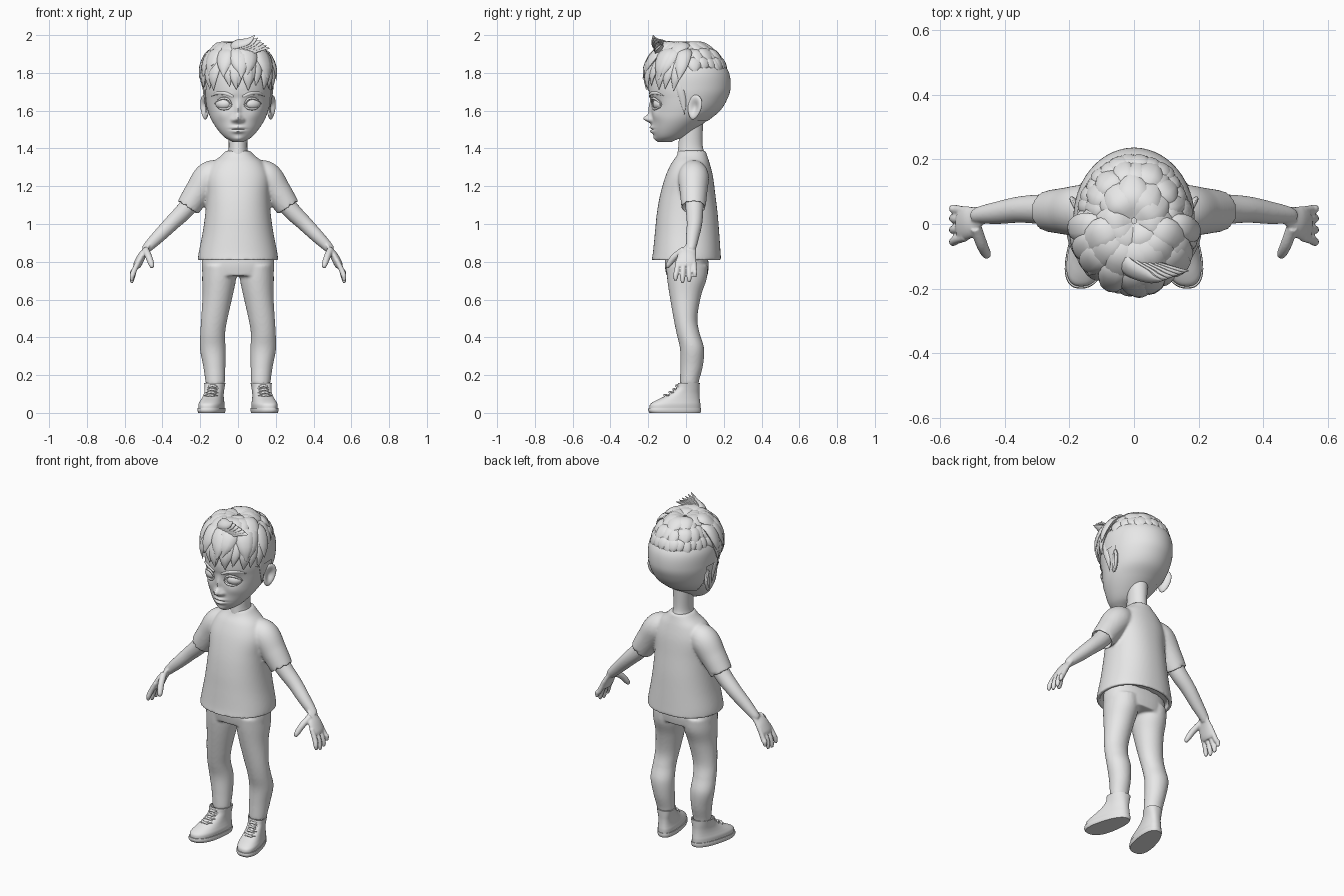
import bpy, bmesh, math, random
from mathutils import Vector, Matrix

random.seed(4)
cube = bpy.data.objects.get("Cube")
if cube:
    bpy.data.objects.remove(cube)

grey = bpy.data.materials.new("plain_grey")
grey.use_nodes = True
grey.diffuse_color = (.8, .8, .8, 1)
for node in grey.node_tree.nodes:
    if node.type == 'BSDF_PRINCIPLED':
        node.inputs["Base Color"].default_value = (.8, .8, .8, 1)


def finish(name, bm, mirror=False, voxel=0, relax=5):
    """Turn a bmesh into a smooth object, optionally mirrored or fused."""
    bmesh.ops.recalc_face_normals(bm, faces=bm.faces)
    mesh = bpy.data.meshes.new(name)
    bm.to_mesh(mesh)
    bm.free()
    mesh.materials.append(grey)
    for poly in mesh.polygons:
        poly.use_smooth = True
    mesh.set_sharp_from_angle(angle=math.radians(50))
    ob = bpy.data.objects.new(name, mesh)
    bpy.context.scene.collection.objects.link(ob)
    if mirror:
        ob.modifiers.new("mirror", 'MIRROR').use_mirror_merge = False
    if voxel:
        fuse = ob.modifiers.new("fuse", 'REMESH')
        fuse.mode = 'VOXEL'
        fuse.voxel_size = voxel
        fuse.use_smooth_shade = True
        smooth = ob.modifiers.new("relax", 'SMOOTH')
        smooth.iterations = relax
    return ob


def spline(ctrl, n):
    """Catmull-Rom samples through control tuples of any size."""
    p = [Vector(c) for c in ctrl]
    p = [p[0] * 2 - p[1]] + p + [p[-1] * 2 - p[-2]]
    out = []
    for k in range(n):
        u = k / (n - 1) * (len(p) - 3)
        i = min(int(u), len(p) - 4)
        t = u - i
        a, b, c, d = p[i:i + 4]
        out.append((b * 2 + (c - a) * t + (a * 2 - b * 5 + c * 4 - d) * t * t
                    + (b * 3 - a - c * 3 + d) * t ** 3) / 2)
    return out


def centre(row):
    return sum(row, Vector((0, 0, 0))) / len(row)


def skin(bm, rows, lips=()):
    """Bridge closed rows with quads; lips makes hollow hems at the ends."""
    rows = list(rows)
    for end in lips:
        row, c = rows[end], centre(rows[end])
        depth = (c - centre(rows[1 if end == 0 else -2])).normalized() * .03
        inner = [c + (q - c) * .9 for q in row]
        deep = [q - depth for q in inner]
        rows = [deep, inner] + rows if end == 0 else rows + [inner, deep]
    vs = [[bm.verts.new(q) for q in row] for row in rows]
    n = len(vs[0])
    for lo, hi in zip(vs, vs[1:]):
        for i in range(n):
            bm.faces.new((lo[i], lo[(i + 1) % n], hi[(i + 1) % n], hi[i]))
    bm.faces.new(vs[0][::-1])
    bm.faces.new(vs[-1])


def loft(ctrl, steps, sides=40, power=2, grow=0, side=1):
    """Horizontal rings from (z, centre x, half width, front y, back y)."""
    rows = []
    for z, cx, rx, front, back in spline(ctrl, steps):
        row = []
        for i in range(sides):
            a = math.tau * i / sides
            c, s = (math.copysign(abs(f) ** (2 / power), f) for f in (math.cos(a), math.sin(a)))
            row.append(Vector((side * cx + (rx + grow) * c,
                               (front + back) / 2 + ((back - front) / 2 + grow) * s, z)))
        rows.append(row)
    return rows


def sweep(ctrl, steps=12, sides=12, flat=1, hint=(0, 1, 0), shape=None):
    """Elliptical tube along (x, y, z, radius); hint is its thin direction."""
    pts = spline(ctrl, steps)
    rows = []
    for k, p in enumerate(pts):
        tangent = (pts[min(k + 1, steps - 1)] - pts[max(k - 1, 0)]).to_3d().normalized()
        thin = Vector(hint)
        thin = (thin - tangent * thin.dot(tangent)).normalized()
        wide = tangent.cross(thin)
        r = max(p[3], .001)
        row = []
        for i in range(sides):
            a = math.tau * i / sides
            row.append(p.to_3d() + wide * r * math.cos(a) + thin * r * flat * math.sin(a))
        rows.append([shape(q) for q in row] if shape else row)
    return rows


# Head, with features pushed out of the front of the skull
skull = [(1.435, 0, .03, -.145, -.07), (1.46, 0, .072, -.165, -.01), (1.5, 0, .108, -.175, .05),
         (1.55, 0, .14, -.18, .115), (1.6, 0, .16, -.184, .175), (1.66, 0, .174, -.188, .212),
         (1.72, 0, .181, -.198, .23), (1.8, 0, .178, -.188, .222), (1.86, 0, .148, -.155, .18),
         (1.91, 0, .09, -.09, .11), (1.93, 0, .02, -.01, .03)]
features = [  # x, z, spread x, spread z, push
    (0, 1.557, .019, .02, .042), (0, 1.605, .014, .04, .014), (.024, 1.55, .011, .012, .014),
    (0, 1.5, .05, .028, .008), (0, 1.512, .03, .007, .01), (0, 1.489, .026, .008, .012),
    (0, 1.501, .036, .003, -.007), (0, 1.448, .03, .016, .01), (.075, 1.635, .034, .022, -.016),
    (.085, 1.575, .035, .03, .006), (.07, 1.685, .05, .014, .004)]
bm = bmesh.new()
skin(bm, loft(skull, 110, 128))
for v in bm.verts:
    if v.co.y < -.03:
        x, z = v.co.x, v.co.z
        for fx, fz, sx, sz, push in features:
            v.co.y -= push * math.exp(-((abs(x) - fx) / sx) ** 2 - ((z - fz) / sz) ** 2)
finish("head", bm)

# Close-cropped layer around the back of the skull
bm = bmesh.new()
skin(bm, loft(skull, 90, 96, grow=.006))


def cropped(c):
    return c.z < 1.83 and ((c.y > .06 and c.z > 1.545) or (c.z > 1.71 and c.y > -.08))


bmesh.ops.delete(bm, geom=[f for f in bm.faces if not cropped(f.calc_center_median())], context='FACES')
finish("cropped_hair", bm)

# Eyes, lids, brows and ears
bm = bmesh.new()
turn = Matrix.Translation((.075, -.142, 1.635)) @ Matrix.Rotation(.32, 4, 'Z')
bmesh.ops.create_uvsphere(bm, u_segments=32, v_segments=20, radius=1,
                          matrix=turn @ Matrix.Diagonal((.045, .032, .031, 1)))
finish("eyes", bm, mirror=True)
bm = bmesh.new()
for mid, drop in ((1.662, .002), (1.611, -.004)):
    skin(bm, sweep([(.03, -.177, 1.628, .003), (.055, -.178 - drop, mid, .006),
                    (.092, -.161 - drop, mid, .006), (.122, -.131, 1.636, .003)], 16, 8))
finish("eyelids", bm, mirror=True)
bm = bmesh.new()
skin(bm, sweep([(.025, -.192, 1.674, .006), (.065, -.185, 1.691, .009),
                (.11, -.153, 1.692, .008), (.14, -.118, 1.678, .002)], 16, 10, .6))
finish("eyebrows", bm, mirror=True)
bm = bmesh.new()
bmesh.ops.create_uvsphere(bm, u_segments=32, v_segments=24, radius=1)
for v in bm.verts:
    if v.co.x > 0:
        v.co.x -= 1.5 * math.exp(-(v.co.y ** 2 + v.co.z ** 2) / .35)
    v.co.y *= 1 + .2 * v.co.z
place = (Matrix.Translation((.178, .045, 1.618)) @ Matrix.Rotation(-.45, 4, 'Z')
         @ Matrix.Rotation(-.2, 4, 'X') @ Matrix.Diagonal((.018, .04, .066, 1)))
bm.transform(place)
finish("ears", bm, mirror=True)

# Hair locks lying over a rounded scalp
scalp = Vector((0, .01, 1.74))


def on_scalp(a, p, r):
    return scalp + r * Vector((.181 * math.sin(p) * math.cos(a), .21 * math.sin(p) * math.sin(a), .2 * math.cos(p)))


def lock(bm, a, start, end, width, lift=.04, twist=.2, tip=.03):
    ctrl = []
    for t, rise, w in ((0, 0, .5), (.35, lift, 1), (.7, lift, .8), (1, tip, .03)):
        ctrl.append((*on_scalp(a + twist * t, start + (end - start) * t, 1 + rise), width * w))
    skin(bm, sweep(ctrl, 12, 10, .42, on_scalp(a, (start + end) / 2, 1) - scalp))


def fan(bm, first, last, count, start, end, width, **kw):
    for i in range(count):
        a = math.radians(first + (last - first) * i / (count - 1)) + random.uniform(-.06, .06)
        side = 1 if math.cos(a) < 0 else -1
        lock(bm, a, start, end + random.uniform(-.07, .07), width * random.uniform(.85, 1.15),
             twist=side * random.uniform(-.05, .25), **kw)


bm = bmesh.new()
fan(bm, -35, 215, 24, .75, 1.27, .034)
fan(bm, -40, 220, 17, .45, 1.02, .042, lift=.06, tip=.08)
fan(bm, -60, 240, 11, .05, .75, .048, lift=.07, tip=.11)
finish("top_hair", bm)
bm = bmesh.new()
fan(bm, -172, -8, 13, .6, 1.68, .034, lift=.09, tip=.06)
fan(bm, -175, -5, 10, .4, 1.42, .045, lift=.16, tip=.15)
fan(bm, -165, -15, 7, .15, 1.1, .05, lift=.16, tip=.22)
for s in (-1, 1):
    skin(bm, sweep([(s * .178, -.04, 1.76, .012), (s * .178, -.03, 1.71, .02), (s * .172, -.015, 1.65, .016),
                    (s * .166, -.008, 1.58, .001)], 12, 10, .4, (1, 0, 0)))
finish("fringe", bm)
bm = bmesh.new()
for i in range(6):
    t = i / 5
    skin(bm, sweep([(-.05 + .06 * t, -.07, 1.9, .02), (-.02 + .07 * t, -.13, 1.945 - .03 * t, .034),
                    (.05 + .06 * t, -.165 + .02 * t, 1.965 - .035 * t, .024),
                    (.09 + .08 * t, -.175 + .03 * t, 2 - .07 * t, .001)], 14, 10, .5, (0, -1, 1)))
finish("quiff", bm)

# Neck
bm = bmesh.new()
skin(bm, loft([(1.3, 0, .08, -.05, .11), (1.37, 0, .056, -.045, .1),
               (1.42, 0, .049, -.04, .088), (1.54, 0, .056, -.03, .09)], 20))
finish("neck", bm)

# Shirt: torso and sleeves fused together
bm = bmesh.new()
skin(bm, loft([(.808, 0, .213, -.182, .186), (.85, 0, .208, -.175, .183), (.95, 0, .188, -.165, .176),
               (1.05, 0, .174, -.155, .168), (1.15, 0, .167, -.138, .156), (1.25, 0, .168, -.11, .143),
               (1.32, 0, .137, -.078, .126), (1.36, 0, .092, -.05, .113), (1.388, 0, .064, -.038, .104)],
              50, 64, 2.2), lips=(0,))
for s in (-1, 1):
    skin(bm, sweep([(s * .08, .04, 1.285, .06), (s * .15, .04, 1.25, .081), (s * .21, .04, 1.17, .073),
                    (s * .267, .04, 1.085, .064)], 24, 32), lips=(-1,))
finish("shirt", bm, voxel=.0075, relax=6)

# Arms and hands
bm = bmesh.new()
skin(bm, sweep([(.2, .04, 1.18, .05), (.275, .045, 1.08, .047), (.35, .045, 1.005, .041),
                (.42, .035, .935, .035), (.475, .028, .88, .027), (.49, .022, .86, .022)], 30, 24))
skin(bm, sweep([(.465, .03, .895, .026), (.488, .018, .862, .037), (.51, .006, .83, .05),
                (.53, 0, .79, .053), (.538, 0, .772, .044)], 20, 24, .42, (1, 0, .5)))
for root, tip, low in ((.041, .047, .718), (.014, .017, .693), (-.014, -.018, .688), (-.041, -.055, .7)):
    skin(bm, sweep([(.522, root, .81, .013), (.549, (root + tip) / 2, .755, .0145),
                    (.56, tip, low + .025, .0135), (.563, tip, low, .008)], 16, 14))
skin(bm, sweep([(.49, -.01, .865, .018), (.472, -.062, .825, .018), (.458, -.092, .785, .015),
                (.455, -.1, .768, .008)], 16, 14, hint=(1, 0, 0)))
finish("arms", bm, mirror=True, voxel=.0045, relax=3)

# Trousers: hips and legs fused together
bm = bmesh.new()
skin(bm, loft([(.84, 0, .188, -.11, .113), (.78, 0, .192, -.112, .12), (.725, 0, .187, -.104, .114)], 12, 48, 2.3))
for s in (-1, 1):
    skin(bm, loft([(.78, .1, .088, -.105, .115), (.71, .1, .09, -.1, .11), (.62, .108, .08, -.087, .08),
                   (.5, .125, .07, -.066, .06), (.42, .134, .066, -.05, .073), (.34, .134, .068, -.032, .096),
                   (.25, .126, .059, -.03, .09), (.17, .121, .052, -.032, .069), (.15, .121, .05, -.032, .068)],
                  40, 32, side=s))
finish("trousers", bm, voxel=.0075, relax=5)


# Shoes, splayed outwards and wider at the toe
def splay(q):
    return Vector((.121 + (q.x - .121) * (1 - .9 * q.y) - .2 * (q.y - .02), q.y, q.z))


def shoe_part(name, ctrl, steps, lips=()):
    bm = bmesh.new()
    skin(bm, [[splay(q) for q in row] for row in loft(ctrl, steps, 48, 2.4)], lips)
    finish(name, bm, mirror=True)


shoe_part("soles", [(0, .121, .059, -.192, .076), (.012, .121, .062, -.2, .08), (.026, .121, .061, -.198, .079)], 6)
shoe_part("shoe_uppers", [(.02, .121, .057, -.194, .076), (.045, .121, .058, -.19, .076),
                          (.063, .121, .054, -.165, .074), (.082, .121, .05, -.125, .072),
                          (.105, .121, .048, -.082, .071), (.13, .121, .05, -.052, .072),
                          (.158, .121, .055, -.042, .073)], 26, lips=(-1,))
bm = bmesh.new()
for y, z in ((-.05, .142), (-.064, .123), (-.085, .108), (-.112, .093)):
    for s in (-1, 1):
        skin(bm, sweep([(.121 - s * .032, y + .022, z - .002, .004), (.121, y - .002, z + .002, .006),
                        (.121 + s * .032, y + .012, z - .014, .004)], 10, 8, hint=(0, 0, 1), shape=splay))
finish("shoe_laces", bm, mirror=True)
